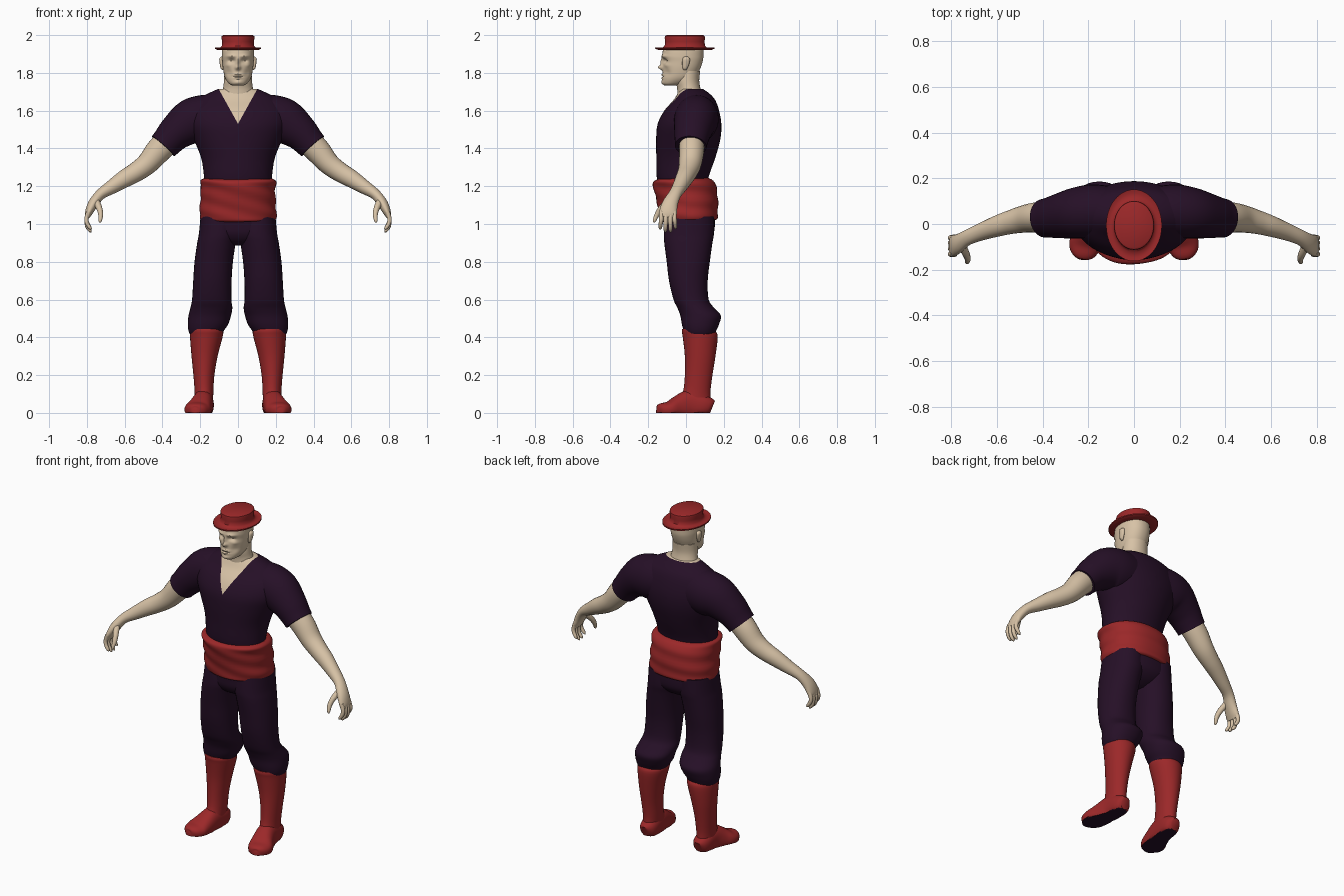
import bpy, bmesh, math
from mathutils import Vector


def material(name, rgb):
    m = bpy.data.materials.new(name)
    m.diffuse_color = (*rgb, 1)
    return m


SKIN = material("skin", (0.68, 0.54, 0.38))
CLOTH = material("dark_purple_cloth", (0.019, 0.005, 0.020))
RED = material("red", (0.33, 0.021, 0.022))


def smooth_rows(rows, steps):
    """Catmull-Rom interpolation between the section rows."""
    out = []
    for i in range(len(rows) - 1):
        p0, p1, p2 = rows[max(i - 1, 0)], rows[i], rows[i + 1]
        p3 = rows[min(i + 2, len(rows) - 1)]
        for k in range(steps):
            t = k / steps
            out.append([0.5 * (2 * b + (c - a) * t + (2 * a - 5 * b + 4 * c - d) * t * t
                               + (3 * b - a - 3 * c + d) * t ** 3)
                        for a, b, c, d in zip(p0, p1, p2, p3)])
    return out + [list(rows[-1])]


def loft(name, rows, mats, ref=None, seg=32, steps=4, power=1.0, mirror=False, edit=None):
    """Skin rings (x, y, z, ru, rv). Without ref rings are level, else square to the path."""
    rows = smooth_rows(rows, steps)
    pts = [Vector(r[:3]) for r in rows]
    bm = bmesh.new()
    rings = []
    for i, r in enumerate(rows):
        u, v = Vector((1, 0, 0)), Vector((0, 1, 0))
        if ref:
            t = (pts[min(i + 1, len(pts) - 1)] - pts[max(i - 1, 0)]).normalized()
            u = Vector(ref)
            u = (u - t * u.dot(t)).normalized()
            v = t.cross(u)
        ring = []
        for k in range(seg):
            a = 2 * math.pi * k / seg
            c, s = math.cos(a), math.sin(a)
            c = math.copysign(abs(c) ** power, c)
            s = math.copysign(abs(s) ** power, s)
            ring.append(bm.verts.new(pts[i] + u * c * r[3] + v * s * r[4]))
        rings.append(ring)
    for a, b in zip(rings, rings[1:]):
        for k in range(seg):
            j = (k + 1) % seg
            bm.faces.new((a[k], a[j], b[j], b[k]))
    bm.faces.new(rings[0][::-1])
    bm.faces.new(rings[-1])
    if edit:
        edit(bm)
    bmesh.ops.recalc_face_normals(bm, faces=bm.faces)
    me = bpy.data.meshes.new(name)
    bm.to_mesh(me)
    bm.free()
    for m in mats:
        me.materials.append(m)
    ob = bpy.data.objects.new(name, me)
    bpy.context.collection.objects.link(ob)
    if mirror:
        ob.modifiers.new("mirror", "MIRROR").use_axis = (True, False, False)
    return ob


def level(*rows):
    """Rows (z, x0, x1, y0, y1) to level ring sections."""
    return [((a + b) / 2, (c + d) / 2, z, (b - a) / 2, (d - c) / 2) for z, a, b, c, d in rows]


def centred(*rows):
    return level(*[(z, -w, w, c, d) for z, w, c, d in rows])


# Shirt body with the V neck cut in as skin
def cut_neckline(bm):
    for s in (1, -1):
        bmesh.ops.bisect_plane(bm, geom=bm.verts[:] + bm.edges[:] + bm.faces[:],
                               plane_co=(0, 0, 1.53), plane_no=(0.18 * s, 0, -0.1))
    for f in bm.faces:
        c = f.calc_center_median()
        if c.y < 0.03 and abs(c.x) < (c.z - 1.53) * 0.1 / 0.18:
            f.material_index = 1


loft("shirt_body", centred(
    (1.18, .18, -.14, .11), (1.25, .18, -.155, .12), (1.35, .195, -.157, .155),
    (1.45, .235, -.158, .182), (1.53, .265, -.15, .187), (1.6, .26, -.115, .175),
    (1.655, .22, -.067, .155), (1.69, .16, -.045, .125), (1.715, .105, -.03, .09)),
    [CLOTH, SKIN], seg=48, edit=cut_neckline)

# Sleeves
loft("sleeves", [(.10, .055, 1.56, .11, .125), (.18, .055, 1.555, .118, .128),
                 (.25, .048, 1.54, .112, .12), (.325, .035, 1.487, .098, .097),
                 (.37, .028, 1.44, .088, .084), (.395, .025, 1.412, .084, .08)],
     [CLOTH], ref=(0, 1, 0), mirror=True)

# Arms and palms
loft("arms", [(.36, .03, 1.45, .066, .07), (.42, .03, 1.39, .066, .068),
              (.48, .022, 1.32, .06, .058), (.54, .008, 1.275, .052, .052),
              (.60, -.01, 1.24, .046, .047), (.67, -.035, 1.195, .038, .037),
              (.73, -.06, 1.155, .034, .028), (.768, -.085, 1.105, .042, .027),
              (.79, -.095, 1.06, .047, .02), (.798, -.097, 1.035, .042, .012)],
     [SKIN], ref=(0, 1, 0), seg=24, mirror=True)

# Fingers and thumbs
for i, (y, tip, z) in enumerate([(-.131, -.136, .972), (-.107, -.109, .958),
                                 (-.083, -.082, .957), (-.061, -.056, .975)]):
    loft(f"finger_{i + 1}", [(.79, y, 1.065, .012, .013), (.802, y, 1.03, .012, .012),
                             (.799, (y + tip) / 2, z + .032, .011, .011),
                             (.784, tip, z + .008, .009, .009), (.776, tip, z, .003, .003)],
         [SKIN], ref=(0, 1, 0), seg=10, steps=3, mirror=True)
loft("thumbs", [(.755, -.09, 1.125, .018, .02), (.735, -.13, 1.085, .016, .016),
                (.727, -.153, 1.05, .013, .013), (.73, -.167, 1.018, .009, .009),
                (.732, -.17, 1.008, .003, .003)],
     [SKIN], ref=(0, 1, 0), seg=12, mirror=True)

# Neck
loft("neck", centred((1.62, .11, -.04, .1), (1.68, .092, -.045, .088), (1.72, .079, -.047, .076),
                     (1.76, .074, -.055, .07), (1.81, .072, -.05, .075)), [SKIN])


# Head, with face features pushed in or out: (x, z, width, height, depth)
def sculpt_face(bm):
    marks = [(0, 1.828, .013, .012, -.024), (0, 1.855, .009, .022, -.014),
             (.034, 1.864, .017, .011, .015), (.036, 1.889, .024, .008, -.008),
             (0, 1.789, .024, .005, -.009), (0, 1.773, .02, .005, -.008),
             (0, 1.781, .025, .003, .005), (0, 1.75, .02, .012, -.006),
             (.05, 1.80, .018, .02, .008), (.055, 1.84, .014, .01, -.005)]
    for v in bm.verts:
        if v.co.y < -.02:
            x, z = abs(v.co.x), v.co.z
            v.co.y += sum(d * math.exp(-((x - mx) / w) ** 2 - ((z - mz) / h) ** 2)
                          for mx, mz, w, h, d in marks)


loft("head", centred((1.733, .03, -.112, -.05), (1.745, .05, -.124, .0), (1.775, .069, -.124, .05),
                     (1.82, .079, -.122, .074), (1.86, .083, -.122, .088),
                     (1.89, .085, -.126, .092), (1.93, .082, -.118, .09),
                     (1.96, .065, -.09, .075)),
     [SKIN], seg=96, steps=8, power=.92, edit=sculpt_face)

# Ears
loft("ears", level((1.815, .076, .084, -.012, .0), (1.825, .076, .092, -.018, .008),
                   (1.85, .076, .097, -.02, .018), (1.875, .076, .099, -.018, .02),
                   (1.886, .078, .09, -.008, .01)), [SKIN], seg=16, mirror=True)

# Hat: brim and crown in one profile (z, half width, half depth)
hat = [(1.925, .07, .09), (1.92, .105, .137), (1.928, .122, .157), (1.935, .122, .157),
       (1.930, .108, .14), (1.934, .094, .117), (1.943, .086, .107), (1.965, .084, .104),
       (1.986, .088, .107), (1.995, .086, .105), (2.0, .077, .097)]
loft("hat", [(0, -.006, *h) for h in hat], [RED], seg=48, steps=1)


# Sash with slanting folds
def fold_sash(bm):
    for v in bm.verts:
        x, y, z = v.co
        k = 1 + .016 * math.sin((z + .28 * x * (1 if y < 0 else -.3)) * 75)
        v.co = (x * k, y * k, z - .035 * x + .006 * math.sin(9 * x + 5 * y))


loft("sash", centred((1.015, .18, -.125, .14), (1.022, .198, -.137, .163), (1.05, .203, -.142, .168),
                     (1.1, .2, -.15, .17), (1.18, .197, -.168, .163), (1.225, .2, -.176, .146),
                     (1.24, .18, -.155, .12)), [RED], seg=64, steps=5, power=.9, edit=fold_sash)

# Trousers: hips and two legs
loft("trouser_hips", centred((1.06, .195, -.12, .15), (1.0, .2, -.115, .153), (.95, .19, -.11, .145),
                             (.91, .13, -.085, .11), (.885, .05, -.04, .06)), [CLOTH], power=.9)
loft("trouser_legs", level(
    (1.04, .0, .198, -.11, .15), (.95, .0, .207, -.117, .148), (.9, .012, .216, -.115, .14),
    (.8, .027, .23, -.102, .126), (.7, .034, .237, -.09, .115), (.6, .035, .243, -.066, .12),
    (.555, .03, .252, -.045, .15), (.515, .037, .262, -.03, .185), (.47, .052, .266, -.022, .175),
    (.435, .075, .262, -.012, .16), (.412, .088, .25, .0, .15), (.42, .11, .23, .02, .13)),
    [CLOTH], power=.92, mirror=True)

# Boots: shaft and foot with a flat dark sole
loft("boot_shafts", level(
    (.445, .085, .25, -.02, .14), (.43, .078, .254, -.022, .158), (.4, .082, .254, -.017, .168),
    (.3, .108, .246, -.006, .156), (.2, .125, .236, -.006, .14), (.12, .13, .23, -.014, .13),
    (.07, .132, .23, -.035, .13), (.03, .135, .235, -.04, .13)), [RED], mirror=True)


def flatten_sole(bm):
    for v in bm.verts:
        v.co.z = max(v.co.z, 0)
    for f in bm.faces:
        if all(v.co.z < .004 for v in f.verts):
            f.material_index = 1


loft("boot_feet", [(.18, .14, .03, .025, .035), (.18, .125, .035, .042, .045),
                   (.18, .09, .04, .052, .06), (.185, .02, .045, .054, .075),
                   (.198, -.04, .03, .062, .062), (.214, -.09, .018, .07, .043),
                   (.222, -.13, .015, .055, .036), (.226, -.15, .012, .03, .026),
                   (.227, -.156, .012, .012, .014)],
     [RED, CLOTH], ref=(1, 0, 0), power=.85, mirror=True, edit=flatten_sole)

# Smooth shading with crisp hems
for ob in bpy.context.scene.objects:
    ob.select_set(True)
    bpy.context.view_layer.objects.active = ob
bpy.ops.object.shade_smooth_by_angle(angle=math.radians(40))
